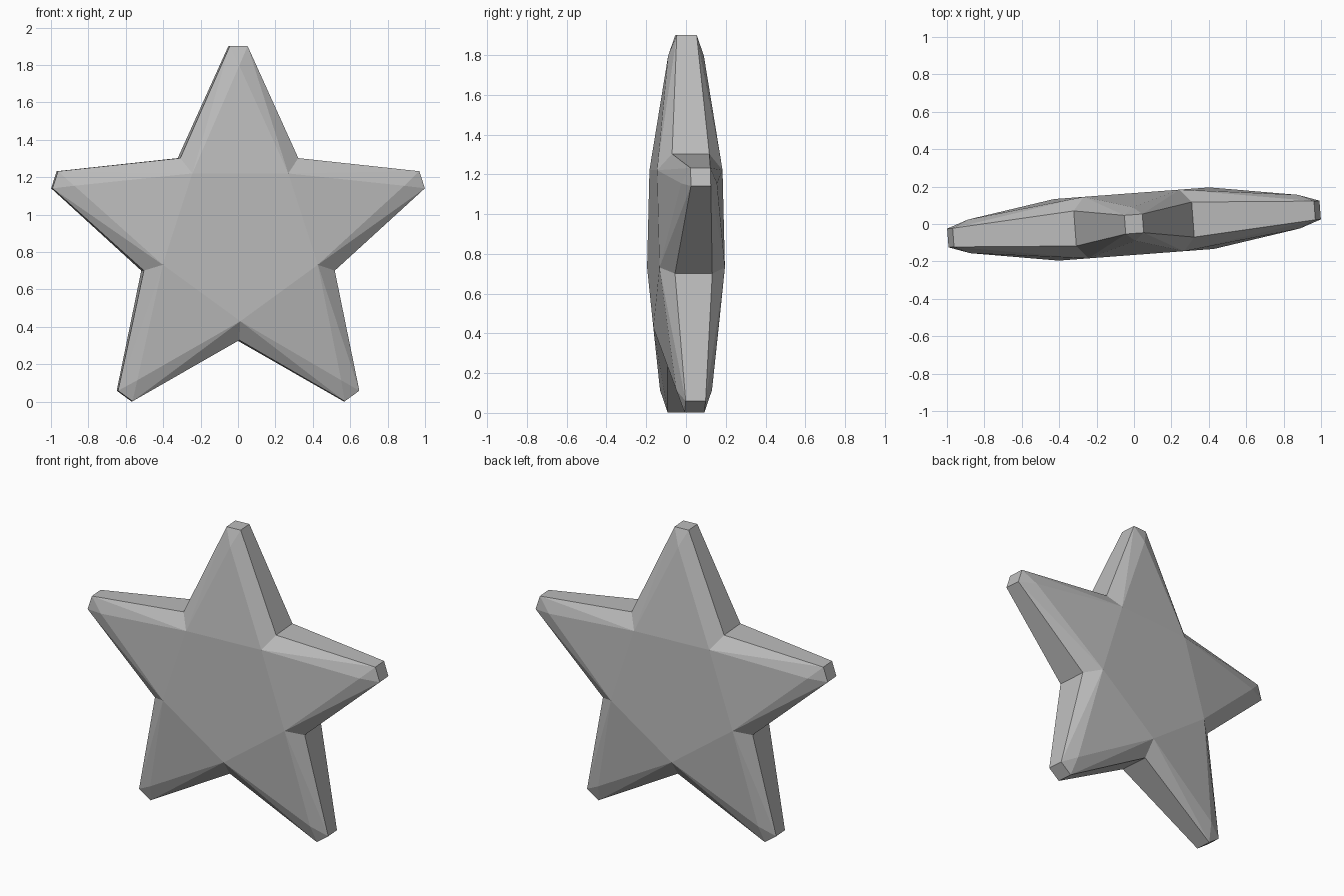
import bpy, bmesh
from math import sin, cos, pi, radians
from mathutils import Matrix

cube = bpy.data.objects.get("Cube")
if cube:
    bpy.data.objects.remove(cube)

CENTRE_Z = 0.867
TIP_R, RIDGE_R, VALLEY_R, INNER_R = 1.034, 0.93, 0.538, 0.437
TIP_HALF_WIDTH = 0.048
TIP_Y, RIDGE_Y, VALLEY_Y, INNER_Y = 0.05, 0.09, 0.094, 0.165

grey = bpy.data.materials.new("soft grey")
grey.use_nodes = True
colour = (0.5, 0.5, 0.5, 1)
grey.diffuse_color = colour
grey.node_tree.nodes["Principled BSDF"].inputs["Base Color"].default_value = colour

bm = bmesh.new()


def point(radius, angle, y, side=0):
    """Point at a radius along an arm direction, shifted sideways."""
    return bm.verts.new((radius * sin(angle) + side * cos(angle), y,
                         radius * cos(angle) - side * sin(angle)))


# Five arms: matching points on the front and back
layers = []
for s in (-1, 1):
    arms = []
    for i in range(5):
        a = i * 2 * pi / 5
        arms.append(dict(
            left=point(TIP_R, a, s * TIP_Y, -TIP_HALF_WIDTH),
            right=point(TIP_R, a, s * TIP_Y, TIP_HALF_WIDTH),
            ridge=point(RIDGE_R, a, s * RIDGE_Y),
            valley=point(VALLEY_R, a + pi / 5, s * VALLEY_Y),
            inner=point(INNER_R, a + pi / 5, s * INNER_Y)))
    layers.append(arms)

# Central pentagon, arm facets and bevelled slopes on each side
for arms in layers:
    bm.faces.new([arm["inner"] for arm in arms])
    for i, arm in enumerate(arms):
        prev = arms[i - 1]
        bm.faces.new((prev["inner"], arm["ridge"], arm["inner"]))
        bm.faces.new((arm["ridge"], arm["left"], arm["right"]))
        for corner, dip in (("left", prev), ("right", arm)):
            bm.faces.new((dip["inner"], arm["ridge"], arm[corner]))
            bm.faces.new((dip["inner"], arm[corner], dip["valley"]))

# Rim joining the front to the back
front, back = layers
for i in range(5):
    f, b = front[i], back[i]
    nf, nb = front[(i + 1) % 5], back[(i + 1) % 5]
    bm.faces.new((f["left"], f["right"], b["right"], b["left"]))
    bm.faces.new((f["right"], f["valley"], b["valley"], b["right"]))
    bm.faces.new((f["valley"], nf["left"], nb["left"], b["valley"]))

bmesh.ops.recalc_face_normals(bm, faces=bm.faces)

# Slight turn about the vertical axis, standing on the ground
bm.transform(Matrix.Translation((0, 0, CENTRE_Z)) @ Matrix.Rotation(radians(4.3), 4, "Z"))

mesh = bpy.data.meshes.new("star")
bm.to_mesh(mesh)
bm.free()
mesh.materials.append(grey)
star = bpy.data.objects.new("star", mesh)
bpy.context.collection.objects.link(star)
